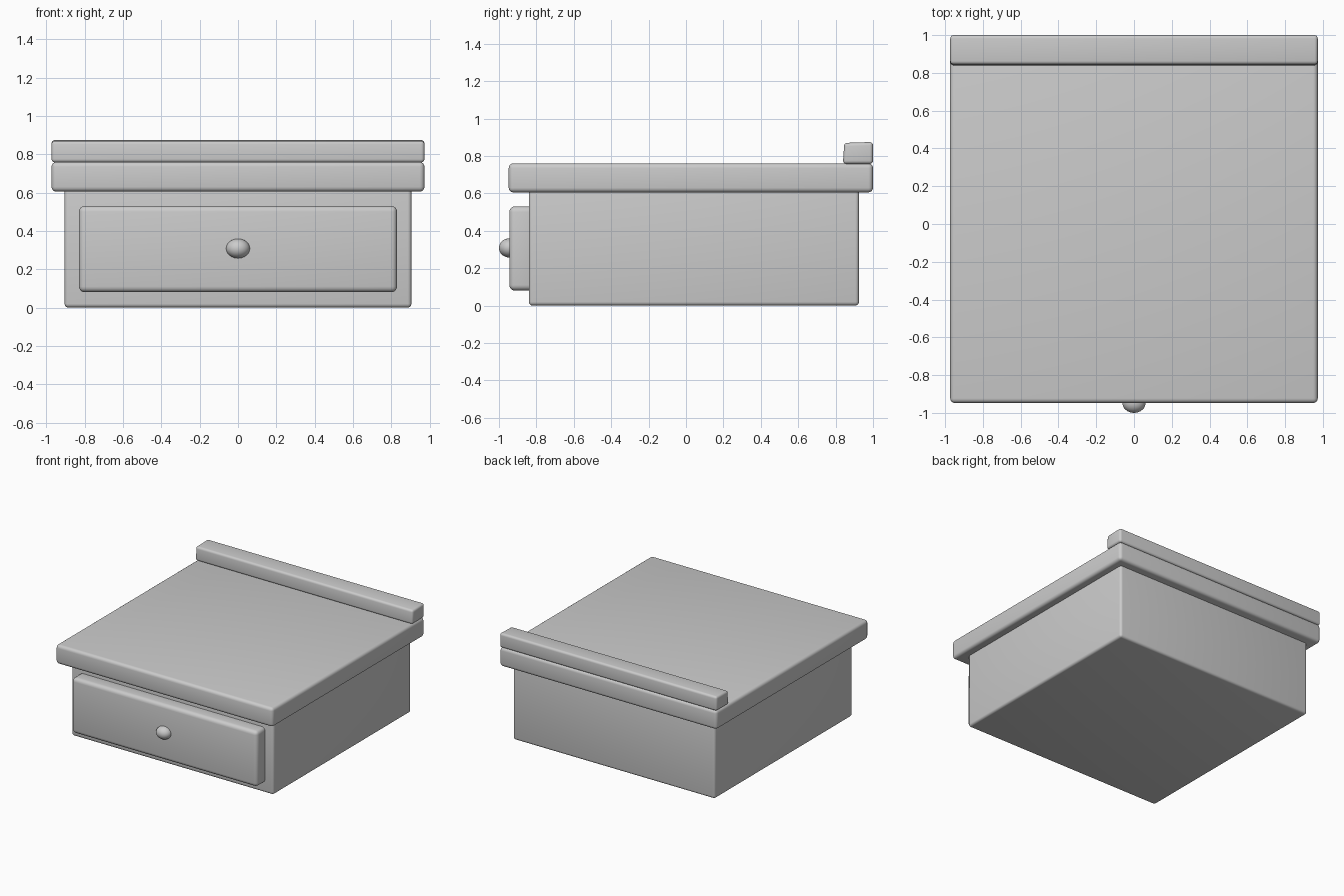
import bpy, math

if "Cube" in bpy.data.objects:
    bpy.data.objects.remove(bpy.data.objects["Cube"])


def smooth(ob, angle=40):
    bpy.ops.object.select_all(action='DESELECT')
    ob.select_set(True)
    bpy.context.view_layer.objects.active = ob
    bpy.ops.object.shade_smooth_by_angle(angle=math.radians(angle))


def rounded_box(name, lo, hi, radius):
    """Box between two corners with softened edges."""
    centre = [(a + b) / 2 for a, b in zip(lo, hi)]
    bpy.ops.mesh.primitive_cube_add(size=1, location=centre)
    ob = bpy.context.object
    ob.name = name
    ob.scale = [b - a for a, b in zip(lo, hi)]
    bpy.ops.object.transform_apply(location=False, rotation=False, scale=True)
    bev = ob.modifiers.new("soft_edges", 'BEVEL')
    bev.width = radius
    bev.segments = 4
    bpy.ops.object.modifier_apply(modifier=bev.name)
    smooth(ob)
    return ob


# Cabinet body
rounded_box("body", (-0.905, -0.84, 0.0), (0.905, 0.925, 0.63), 0.02)

# Overhanging top
rounded_box("table_top", (-0.973, -0.948, 0.605), (0.973, 1.0, 0.76), 0.025)

# Raised rail along the back, its front leaning back slightly
rail = rounded_box("back_rail", (-0.973, 0.84, 0.757), (0.973, 1.0, 0.874), 0.018)
for v in rail.data.vertices:
    if v.co.z > 0 and v.co.y < 0:
        v.co.y += 0.005
        v.co.z -= 0.004

# Drawer front
rounded_box("drawer_front", (-0.83, -0.945, 0.08), (0.83, -0.81, 0.53), 0.03)

# Oval drawer knob
bpy.ops.mesh.primitive_uv_sphere_add(segments=32, ring_count=16, radius=1,
                                     location=(0, -0.945, 0.308))
knob = bpy.context.object
knob.name = "drawer_knob"
knob.scale = (0.062, 0.055, 0.051)
bpy.ops.object.transform_apply(location=False, rotation=False, scale=True)
smooth(knob)
